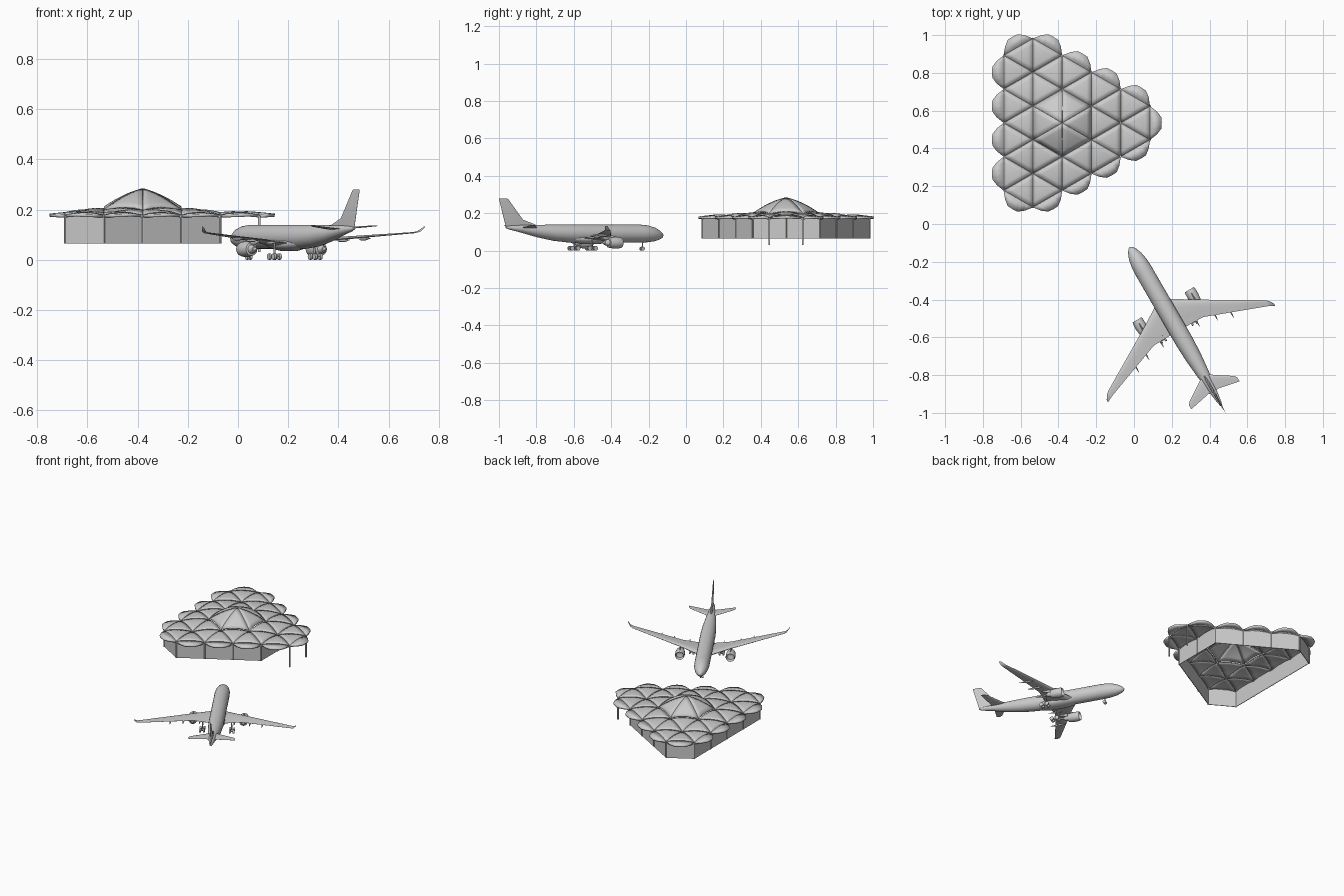
import bpy, bmesh, math
from mathutils import Vector, Matrix

if "Cube" in bpy.data.objects:
    bpy.data.objects.remove(bpy.data.objects["Cube"])

PLANE = Matrix.Translation((-.022, -.122, 0)) @ Matrix.Rotation(math.radians(30), 4, 'Z')


def make(name, verts, faces, smooth=None, mat=None, fix=True):
    me = bpy.data.meshes.new(name)
    me.from_pydata([tuple(v) for v in verts], [], faces)
    bm = bmesh.new()
    bm.from_mesh(me)
    if fix:
        bmesh.ops.recalc_face_normals(bm, faces=bm.faces)
    bm.to_mesh(me)
    bm.free()
    ob = bpy.data.objects.new(name, me)
    bpy.context.collection.objects.link(ob)
    if mat:
        ob.matrix_world = mat
    if smooth:
        bpy.ops.object.select_all(action='DESELECT')
        ob.select_set(True)
        bpy.context.view_layer.objects.active = ob
        bpy.ops.object.shade_smooth_by_angle(angle=math.radians(smooth))
    return ob


def loft(name, rings, smooth=40, mat=PLANE):
    n = len(rings[0])
    verts = [p for r in rings for p in r]
    faces = [(a * n + i, a * n + (i + 1) % n, (a + 1) * n + (i + 1) % n, (a + 1) * n + i)
             for a in range(len(rings) - 1) for i in range(n)]
    faces += [tuple(range(n))[::-1], tuple(range(len(verts) - n, len(verts)))]
    return make(name, verts, faces, smooth, mat)


def body(name, stations, x=0, n=24):
    # round body along the flight axis: stations of (distance aft, centre z, half width, half height)
    return loft(name, [[(x + w * math.cos(2 * math.pi * i / n), -t, z + h * math.sin(2 * math.pi * i / n))
                        for i in range(n)] for t, z, w, h in stations])


FOIL = [(0, 0), (.04, .3), (.15, .48), (.35, .5), (.65, .3), (1, .03),
        (1, -.03), (.65, -.3), (.35, -.5), (.15, -.48), (.04, -.3)]


def wing(name, sections, side=1, upright=False):
    # sections of (span, leading edge aft, chord, thickness, height)
    rings = []
    for s, t, c, th, z in sections:
        rings.append([(v * th, -(t + u * c), s) if upright else (side * s, -(t + u * c), z + v * th)
                      for u, v in FOIL])
    return loft(name, rings, 50)


def cyl(name, p, q, r, n=12, mat=PLANE):
    p, q = Vector(p), Vector(q)
    rot = (q - p).to_track_quat('Z', 'Y')
    ring = [rot @ Vector((r * math.cos(2 * math.pi * i / n), r * math.sin(2 * math.pi * i / n), 0))
            for i in range(n)]
    return loft(name, [[p + v for v in ring], [q + v for v in ring]], 40, mat)


# ---- aircraft fuselage, belly fairing
body('fuselage', [(t, z, r, r) for t, z, r in [
    (0, .082, .003), (.008, .082, .014), (.025, .084, .025), (.055, .087, .037), (.095, .09, .045),
    (.14, .091, .048), (.58, .091, .048), (.68, .096, .043), (.78, .105, .033),
    (.88, .117, .02), (.95, .123, .01), (.97, .125, .005)]])
body('belly_fairing', [(.3, .068, .01, .006), (.34, .064, .04, .022), (.4, .062, .05, .027),
                       (.5, .062, .05, .027), (.56, .065, .038, .02), (.61, .068, .01, .006)])

# ---- tail fin
wing('tail_fin', [(.125, .77, .2, .012, 0), (.14, .79, .185, .014, 0), (.165, .865, .117, .013, 0),
                  (.274, .955, .058, .006, 0), (.28, .963, .05, .003, 0)], upright=True)

# ---- wings, tailplanes, engines and landing gear, both sides
for side, tag in ((-1, 'left'), (1, 'right')):
    wing(tag + '_wing', [(.02, .325, .19, .028, .064), (.05, .345, .168, .024, .067),
                         (.15, .408, .107, .015, .079), (.32, .508, .07, .009, .094),
                         (.48, .602, .036, .005, .108), (.495, .616, .03, .004, .113),
                         (.511, .64, .014, .003, .131)], side)
    wing(tag + '_tailplane', [(.005, .785, .105, .01, .122), (.03, .797, .085, .009, .125),
                              (.135, .866, .038, .005, .134), (.148, .882, .024, .003, .135)], side)
    ex = side * .16
    body(tag + '_engine', [(.385, .042, .004, .004), (.38, .042, .023, .023), (.357, .042, .025, .025),
                           (.353, .042, .027, .027), (.365, .042, .03, .03), (.395, .042, .031, .031),
                           (.43, .042, .026, .026), (.432, .042, .018, .018), (.455, .042, .012, .012),
                           (.456, .042, .008, .008), (.475, .042, .001, .001)], ex)
    body(tag + '_engine_pylon', [(.375, .07, .003, .003), (.41, .07, .004, .012),
                                 (.45, .07, .004, .012), (.49, .073, .002, .004)], ex, 8)
    for s, t, z in ((.11, .49, .068), (.21, .51, .076), (.29, .54, .083)):
        body(tag + '_flap_fairing', [(t - .04, z + .002, .001, .001), (t - .02, z, .005, .006),
                                     (t + .02, z, .005, .006), (t + .06, z + .003, .001, .001)], side * s, 8)
    gx = side * .094
    cyl(tag + '_gear_leg', (gx, -.497, .012), (gx * .95, -.49, .075), .004)
    cyl(tag + '_gear_beam', (gx, -.477, .0125), (gx, -.517, .0125), .003)
    for dt in (-.018, .018):
        for dx in (-.012, .012):
            cyl(tag + '_main_wheel', (gx + dx - .005, -.497 + dt, .0125),
                (gx + dx + .005, -.497 + dt, .0125), .0125, 20)
        cyl(tag + '_axle', (gx - .012, -.497 + dt, .0125), (gx + .012, -.497 + dt, .0125), .0025, 8)
    cyl(tag + '_nose_wheel', (side * .003, -.13, .0105), (side * .011, -.13, .0105), .0105, 20)
cyl('nose_gear_leg', (0, -.13, .01), (0, -.125, .055), .003)

# ---- terminal: triangular lattice
LIM = {-2: 4, -1: 5, 0: 4, 1: 3, 2: 2, 3: 1}
DX, S = .155, .179
ring = lambda p: max(abs(p[0]), (abs(p[0]) + abs(p[1])) / 2)
pts = {(c, k) for c, m in LIM.items() for k in range(-m, m + 1, 2)}


def pos(p):
    z = {0: .281, 1: .196}.get(ring(p), .179)
    return Vector((-.38 + p[0] * DX, .535 + p[1] * S / 2, z))


tris = []
for c in LIM:
    for k in range(-6, 7):
        for t in (((c, k - 1), (c + 1, k), (c, k + 1)), ((c, k), (c + 1, k - 1), (c + 1, k + 1))):
            if all(p in pts for p in t):
                tris.append(t)
count = {}
for t in tris:
    for i in range(3):
        e = (t[i], t[(i + 1) % 3])
        count.setdefault(frozenset(e), []).append(e)

# roof panels: arched triangles, the middle six forming the dome
N = 6


def arch(a, b, u, h):
    v = a.lerp(b, u)
    v.z += h * 2 * u * (1 - u)
    return v


def thicken(ob, t):
    m = ob.modifiers.new('thickness', 'SOLIDIFY')
    m.thickness, m.offset = t, -1


for t in tris:
    dome = all(ring(p) <= 1 for p in t)
    A, B, C = [pos(p) for p in t]
    mid = (A + B + C) / 3
    h = .022
    verts, idx, faces = [], {}, []
    for i in range(N + 1):
        for j in range(N + 1 - i):
            a, b = i / N, j / N
            c = 1 - a - b
            v = mid + (A * a + B * b + C * c - mid) * .985
            v.z += h * (1 - a * a - b * b - c * c) + (.005 if dome else 0)
            idx[i, j] = len(verts)
            verts.append(v)
    for i in range(N):
        for j in range(N - i):
            faces.append((idx[i, j], idx[i + 1, j], idx[i, j + 1]))
            if i + j < N - 1:
                faces.append((idx[i + 1, j], idx[i + 1, j + 1], idx[i, j + 1]))
    thicken(make('dome_panel' if dome else 'roof_panel', verts, faces, 30, fix=False), .007)

# scalloped eaves along the outer edge
OUT = [0, .037, .06, .062, .06, .037, 0]
for es in count.values():
    if len(es) > 1:
        continue
    a, b = pos(es[0][0]), pos(es[0][1])
    d = (b - a).normalized()
    n = Vector((d.y, -d.x, 0))
    inner = [arch(a, b, i / N, .022) for i in range(N + 1)]
    outer = [p + n * OUT[i] - Vector((0, 0, OUT[i] * .1)) for i, p in enumerate(inner)]
    faces = [(0, N + 2, 1)]
    faces += [(i, i + N + 1, i + N + 2, i + 1) for i in range(1, N - 1)]
    faces.append((N - 1, 2 * N, N))
    thicken(make('eave_scallop', inner + outer[:N], faces, 30, fix=False), .012)

# arched roof beams along every lattice edge
cu = bpy.data.curves.new('roof_beams', 'CURVE')
cu.dimensions = '3D'
cu.bevel_depth, cu.bevel_resolution = .004, 0
for es in count.values():
    a, b = pos(es[0][0]), pos(es[0][1])
    sp = cu.splines.new('POLY')
    sp.points.add(N)
    for i in range(N + 1):
        sp.points[i].co = (*(arch(a, b, i / N, .022) - Vector((0, 0, .004))), 1)
bpy.context.collection.objects.link(bpy.data.objects.new('roof_beams', cu))

# outer walls with posts, open underneath
I = Matrix.Identity(4)
half = [(2, 0), (2, 2), (1, 3), (0, 4), (-1, 5), (-2, 4), (-2, 2), (-2, 0)]
loop = half + [(c, -k) for c, k in half[-2:0:-1]]
low = [Vector((*pos(p).xy, .065)) for p in loop]
high = [Vector((*pos(p).xy, .181)) for p in loop]
m = len(loop)
wall = make('outer_wall', low + high, [(i, (i + 1) % m, m + (i + 1) % m, m + i) for i in range(m)])
thicken(wall, .004)
for p in low:
    cyl('wall_post', p, (p.x, p.y, .18), .004, 8, I)

# free-standing columns under the tip canopy
for k in (-1, 1):
    p = pos((3, k))
    cyl('canopy_column', (p.x, p.y, .03), (p.x, p.y, .175), .005, 10, I)
